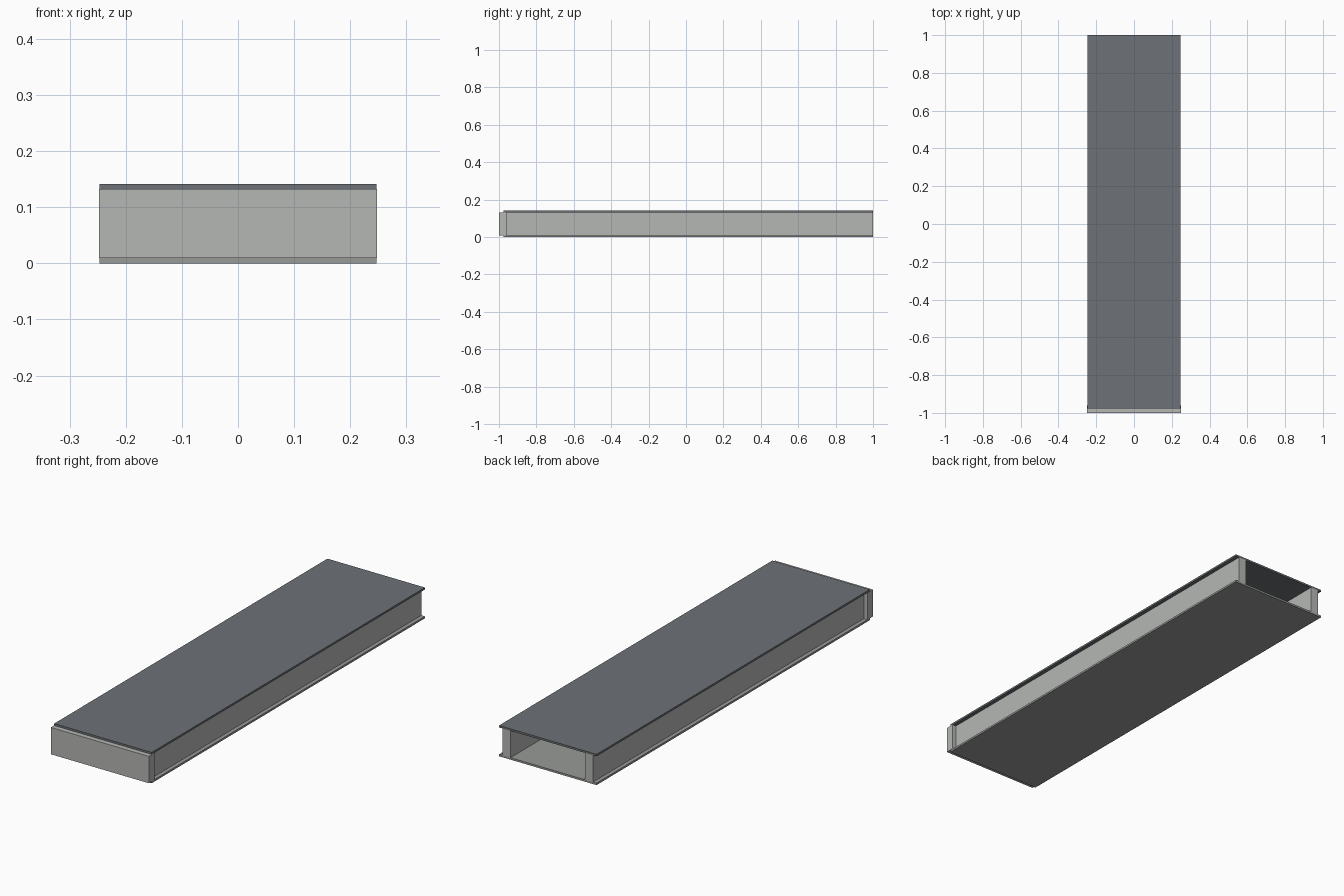
import bpy

if "Cube" in bpy.data.objects:
    bpy.data.objects.remove(bpy.data.objects["Cube"])


def material(name, color):
    m = bpy.data.materials.new(name)
    m.diffuse_color = color
    m.use_nodes = True
    m.node_tree.nodes["Principled BSDF"].inputs["Base Color"].default_value = m.diffuse_color
    return m


def box(name, lo, hi, mat):
    """Axis-aligned box between two corners."""
    size = [b - a for a, b in zip(lo, hi)]
    mid = [(a + b) / 2 for a, b in zip(lo, hi)]
    bpy.ops.mesh.primitive_cube_add(size=1, location=mid)
    ob = bpy.context.object
    ob.name = name
    ob.scale = size
    bpy.ops.object.transform_apply(location=False, rotation=False, scale=True)
    ob.data.materials.append(mat)
    return ob


W = 0.248            # half width of the front board
SW = 0.247           # half width of the sheets
H = 0.141            # total height
T = 0.009            # sheet thickness
BEAM = 0.04          # beam and board thickness
INSET = 0.019        # sheet overhang past the side beams
SHEET_FRONT = -0.977

slate = material("slate", (0.154, 0.166, 0.18, 1))
frame_grey = material("frame_grey", (0.46, 0.475, 0.455, 1))
base_grey = material("base_grey", (0.31, 0.325, 0.31, 1))

# Top and bottom sheets
box("top_sheet", (-SW, SHEET_FRONT, H - T), (SW, 1, H), slate)
box("bottom_sheet", (-SW, SHEET_FRONT, 0), (SW, 1, T), base_grey)

# Front board closes the front and stands proud of the sheets
box("front_board", (-W, -1, T), (W, -1 + BEAM, H - T), frame_grey)

# Side beams, set in from the sheet edges; the back stays open
for side, s in (("left", -1), ("right", 1)):
    xs = sorted((s * (W - INSET - BEAM), s * (W - INSET)))
    box(side + "_beam", (xs[0], -1 + BEAM, T), (xs[1], 1, H - T), frame_grey)
